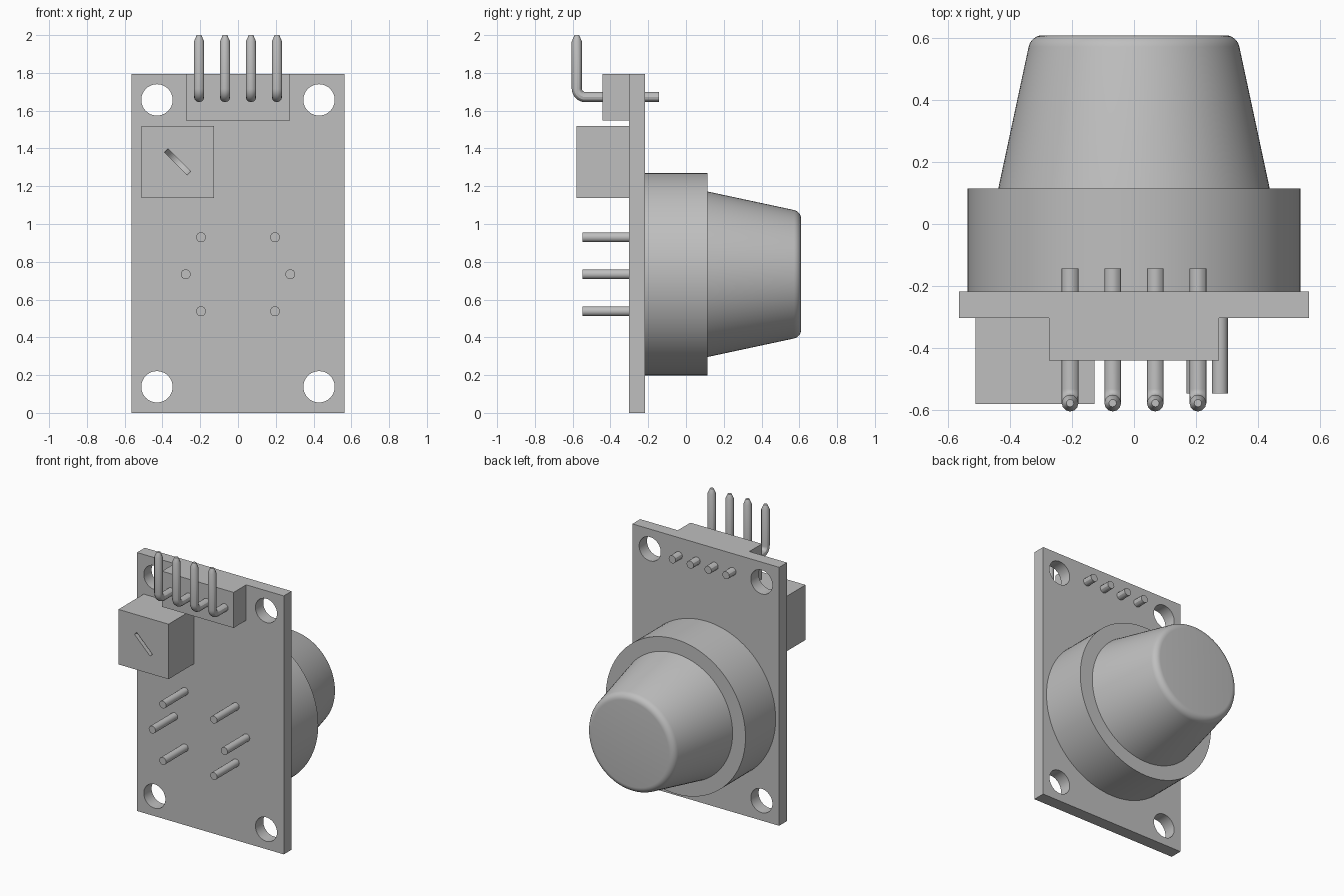
import bpy, bmesh
from math import pi, radians, sin, cos
from mathutils import Matrix, Vector

if "Cube" in bpy.data.objects:
    bpy.data.objects.remove(bpy.data.objects["Cube"], do_unlink=True)

grey = bpy.data.materials.new("plain grey")
grey.use_nodes = True
COLOR = (0.52, 0.52, 0.52, 1)
grey.diffuse_color = COLOR
grey.node_tree.nodes["Principled BSDF"].inputs["Base Color"].default_value = COLOR


def select(ob):
    bpy.ops.object.select_all(action="DESELECT")
    ob.select_set(True)
    bpy.context.view_layer.objects.active = ob


def finish(name, bm, smooth=False):
    bmesh.ops.recalc_face_normals(bm, faces=bm.faces)
    me = bpy.data.meshes.new(name)
    bm.to_mesh(me)
    bm.free()
    me.materials.append(grey)
    ob = bpy.data.objects.new(name, me)
    bpy.context.collection.objects.link(ob)
    if smooth:
        select(ob)
        bpy.ops.object.shade_smooth_by_angle(angle=radians(30))
    return ob


def box(name, x0, x1, y0, y1, z0, z1):
    bm = bmesh.new()
    centre = Vector(((x0 + x1) / 2, (y0 + y1) / 2, (z0 + z1) / 2))
    size = Matrix.Diagonal((x1 - x0, y1 - y0, z1 - z0, 1))
    bmesh.ops.create_cube(bm, size=1, matrix=Matrix.Translation(centre) @ size)
    return finish(name, bm)


def rod(name, x, z, y0, y1, radius, segments=24):
    """Cylinder running along y."""
    bm = bmesh.new()
    place = Matrix.Translation((x, (y0 + y1) / 2, z)) @ Matrix.Rotation(pi / 2, 4, "X")
    bmesh.ops.create_cone(bm, cap_ends=True, segments=segments, radius1=radius,
                          radius2=radius, depth=y1 - y0, matrix=place)
    return finish(name, bm, True)


def lathe(name, profile, z, steps=96):
    """Spin (radius, y) points about a y-parallel axis at height z."""
    bm = bmesh.new()
    verts = [bm.verts.new((r, y, z)) for r, y in profile]
    edges = [bm.edges.new(pair) for pair in zip(verts, verts[1:])]
    bmesh.ops.spin(bm, geom=verts + edges, cent=(0, 0, z), axis=(0, 1, 0),
                   angle=2 * pi, steps=steps)
    bmesh.ops.remove_doubles(bm, verts=bm.verts, dist=1e-5)
    return finish(name, bm, True)


def cut(target, cutter):
    mod = target.modifiers.new("cut", "BOOLEAN")
    mod.operation, mod.solver, mod.object = "DIFFERENCE", "EXACT", cutter
    select(target)
    bpy.ops.object.modifier_apply(modifier=mod.name)
    bpy.data.objects.remove(cutter, do_unlink=True)


# Circuit board with four mounting holes
BACK, FRONT, TOP = -0.217, -0.303, 1.795
board = box("circuit_board", -0.564, 0.564, FRONT, BACK, 0, TOP)
for x in (-0.429, 0.429):
    for z in (0.138, 1.657):
        cut(board, rod("hole_cutter", x, z, -0.5, 0, 0.083, 48))
select(board)
bpy.ops.object.shade_smooth_by_angle(angle=radians(30))

# Gas sensor: wide base and rounded, tapering cap
AXIS = 0.734
lathe("sensor_base", [(0, BACK), (0.537, BACK), (0.537, 0.114), (0, 0.114)], AXIS)
fillet = [(0.295 + 0.046 * cos(a), 0.562 + 0.047 * sin(a))
          for a in (radians(12 + 13 * i) for i in range(7))]
lathe("sensor_cap", [(0, 0.114), (0.438, 0.114)] + fillet + [(0, 0.609)], AXIS)

# Sensor legs poking out of the front of the board
for i, angle in enumerate((0, 45, 135, 180, 225, 315)):
    a = radians(angle)
    rod(f"sensor_leg_{i + 1}", 0.277 * cos(a), AXIS + 0.277 * sin(a), -0.547, FRONT, 0.026)

# Adjuster block with a slanted screwdriver slot
block = box("adjuster_block", -0.512, -0.127, -0.581, FRONT, 1.138, 1.52)
bm = bmesh.new()
bmesh.ops.create_cone(bm, cap_ends=True, segments=48, radius1=0.085, radius2=0.085,
                      depth=0.025,
                      matrix=Matrix.Translation((-0.32, -0.581, 1.329))
                      @ Matrix.Rotation(radians(45), 4, "Y"))
cut(block, finish("slot_cutter", bm))

# Pin header housing
box("header_housing", -0.275, 0.275, -0.441, FRONT, 1.548, TOP)


# Bent header pins with tapered tips
def header_pin(name, x):
    r, bend, y, z = 0.027, 0.045, -0.578, 1.672
    path = [(-0.143, z, 1)]
    for i in range(9):
        a = radians(90 * i / 8)
        path.append((y + bend - bend * sin(a), z + bend - bend * cos(a), 1))
    path += [(y, 1.966, 1), (y, 2.0, 0.45)]
    curve = bpy.data.curves.new(name, "CURVE")
    curve.dimensions = "3D"
    curve.bevel_depth, curve.bevel_resolution = r, 4
    curve.use_fill_caps = True
    spline = curve.splines.new("POLY")
    spline.points.add(len(path) - 1)
    for point, (py, pz, scale) in zip(spline.points, path):
        point.co, point.radius = (x, py, pz, 1), scale
    curve.materials.append(grey)
    ob = bpy.data.objects.new(name, curve)
    bpy.context.collection.objects.link(ob)
    select(ob)
    bpy.ops.object.convert(target="MESH")
    bpy.ops.object.shade_smooth_by_angle(angle=radians(30))


for i in range(4):
    header_pin(f"header_pin_{i + 1}", (i - 1.5) * 0.1375)
